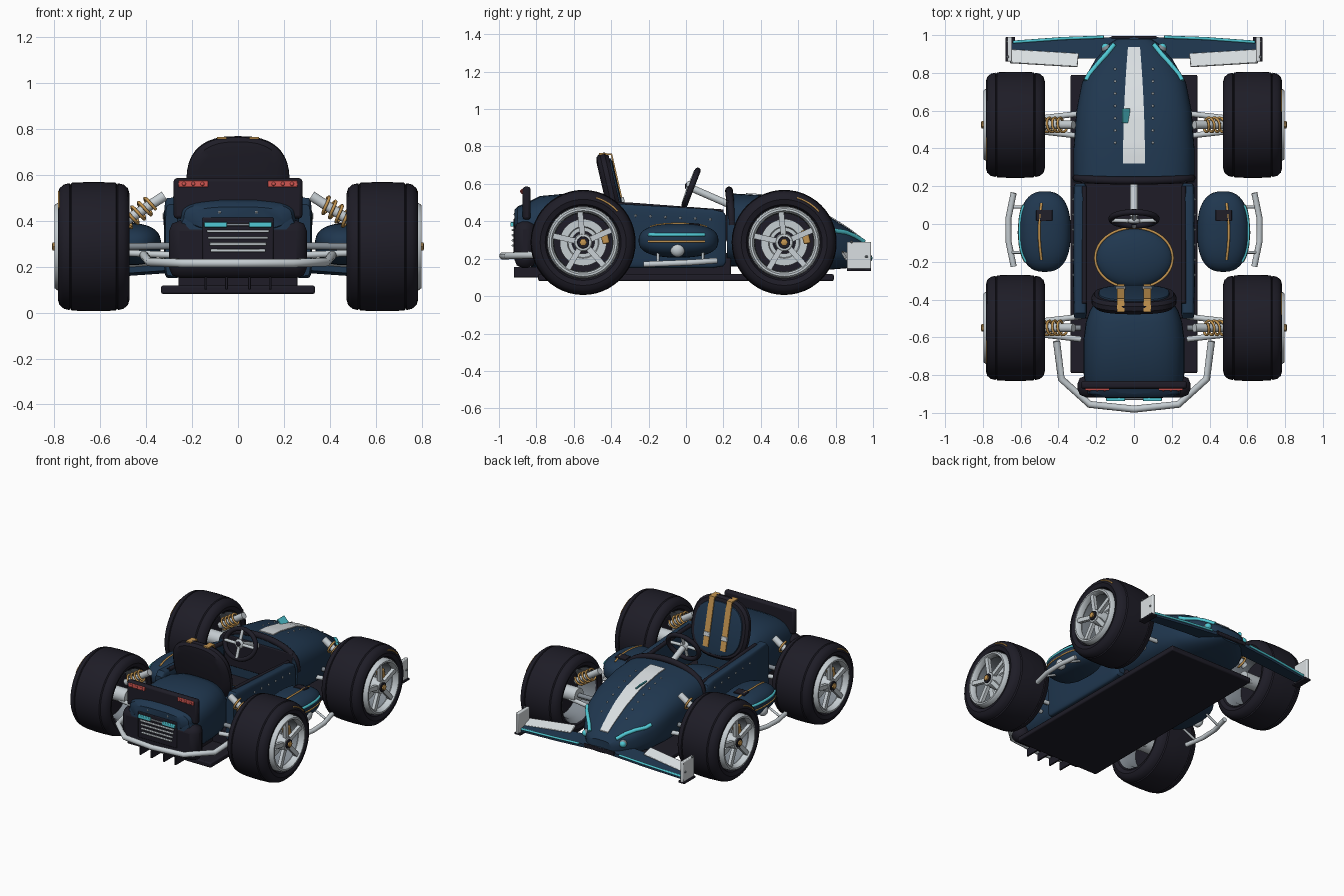
import bpy, bmesh
from math import sin, cos, pi, radians
from mathutils import Matrix, Vector

cube = bpy.data.objects.get("Cube")
if cube:
    bpy.data.objects.remove(cube, do_unlink=True)
made = []


def material(name, *rgb):
    m = bpy.data.materials.new(name)
    m.use_nodes = True
    m.diffuse_color = (*rgb, 1)
    m.node_tree.nodes["Principled BSDF"].inputs["Base Color"].default_value = (*rgb, 1)
    return m


BLUE = material("navy paint", .014, .038, .078)
DARK = material("black rubber", .013, .012, .020)
SILVER = material("silver metal", .56, .61, .64)
WHITE = material("pale panel", .70, .74, .76)
GREY = material("grey metal", .22, .25, .28)
GOLD = material("gold", .55, .30, .08)
TEAL = material("teal", .08, .58, .66)
RED = material("red lamp", .62, .09, .08)


def finish(name, bm, mat):
    bmesh.ops.recalc_face_normals(bm, faces=bm.faces)
    me = bpy.data.meshes.new(name)
    bm.to_mesh(me)
    bm.free()
    me.materials.append(mat)
    ob = bpy.data.objects.new(name, me)
    bpy.context.collection.objects.link(ob)
    made.append(ob)
    return ob


def skin(name, rings, mat, cap=True, wrap=False):
    """Bridge closed rings of points into a surface."""
    bm = bmesh.new()
    vs = [[bm.verts.new(p) for p in r] for r in rings]
    pairs = list(zip(vs, vs[1:])) + ([(vs[-1], vs[0])] if wrap else [])
    for a, b in pairs:
        for i in range(len(a)):
            j = (i + 1) % len(a)
            bm.faces.new((a[i], a[j], b[j], b[i]))
    if cap and not wrap:
        bm.faces.new(vs[0])
        bm.faces.new(vs[-1])
    return finish(name, bm, mat)


def spow(v, e):
    return (1 if v >= 0 else -1) * abs(v) ** e


def loft(name, sections, mat, cx=0, p=3, n=36):
    """Superellipse sections (y, half width, bottom, top) along y."""
    rings = []
    for y, w, b, t in sections:
        rings.append([(cx + w * spow(cos(2 * pi * i / n), 2 / p), y,
                       (b + t) / 2 + (t - b) / 2 * spow(sin(2 * pi * i / n), 2 / p)) for i in range(n)])
    return skin(name, rings, mat)


def lathe(name, profile, mat, wrap=False, cap=False, n=48):
    """Turn (x, radius) points about the x axis."""
    return skin(name, [[(x, r * cos(2 * pi * i / n), r * sin(2 * pi * i / n)) for i in range(n)]
                       for x, r in profile], mat, cap, wrap)


def box(name, c, size, mat, bevel=.008, rot=(0, 0, 0)):
    bm = bmesh.new()
    bmesh.ops.create_cube(bm, size=1, matrix=Matrix.Diagonal((*size, 1)))
    ob = finish(name, bm, mat)
    ob.location, ob.rotation_euler = c, rot
    if bevel:
        mod = ob.modifiers.new("bevel", "BEVEL")
        mod.width, mod.segments = bevel, 2
    return ob


def ball(name, c, r, mat, scale=(1, 1, 1), n=24):
    bm = bmesh.new()
    bmesh.ops.create_uvsphere(bm, u_segments=n, v_segments=n // 2, radius=r)
    ob = finish(name, bm, mat)
    ob.location, ob.scale = c, scale
    return ob


def tube(name, pts, r, mat, cyclic=False):
    cu = bpy.data.curves.new(name, "CURVE")
    cu.dimensions, cu.bevel_depth, cu.bevel_resolution = "3D", r, 3
    cu.use_fill_caps = True
    sp = cu.splines.new("POLY")
    sp.points.add(len(pts) - 1)
    for q, p in zip(sp.points, pts):
        q.co = (*p, 1)
    sp.use_cyclic_u = cyclic
    cu.materials.append(mat)
    ob = bpy.data.objects.new(name, cu)
    bpy.context.collection.objects.link(ob)
    return ob


# Nose shell, with a height lookup for everything that sits on it
NOSE = [(.22, .32, .16, .55), (.4, .32, .15, .54), (.6, .305, .14, .50), (.75, .275, .14, .435),
        (.87, .205, .15, .36), (.95, .135, .17, .30), (.98, .09, .18, .27)]


def nose_z(x, y):
    for a, b in zip(NOSE, NOSE[1:]):
        if y <= b[0]:
            f = (y - a[0]) / (b[0] - a[0])
            w, lo, hi = (a[k] + f * (b[k] - a[k]) for k in (1, 2, 3))
            return (lo + hi) / 2 + (hi - lo) / 2 * max(0, 1 - abs(x / w) ** 3) ** (1 / 3)
    return NOSE[-1][3]


loft("nose_shell", NOSE, BLUE, n=60)
rings = []
for i in range(17):
    y = .32 + i * .0385
    w = .058 - .026 * (i / 16) ** 2
    xs = [w * (k / 3 - 1) for k in range(7)]
    rings.append([(x, y, nose_z(x, y) + .006) for x in xs] + [(x, y, nose_z(x, y) - .002) for x in reversed(xs)])
skin("nose_stripe", rings, WHITE)
box("nose_fin", (-.043, .573, nose_z(0, .573) + .018), (.010, .078, .055), TEAL, .003, (0, -.75, 0))
tube("cowl_hoop", [(.305 * cos(a), .245 - .015 * sin(a), .38 + .185 * spow(sin(a), .7))
                   for a in [pi * k / 24 for k in range(25)]], .021, DARK)
box("dashboard", (0, .225, .4), (.56, .02, .22), DARK)

# Floor, cockpit and rear fins
box("floor_pan", (0, 0, .099), (.67, 1.58, .036), DARK)
box("cockpit_floor", (0, -.13, .17), (.52, .74, .12), DARK)
for x in (-.14, -.05, .05, .14):
    box("diffuser_fin", (x, -.46, .128), (.012, .92, .056), DARK, .003)

# Engine cover and tail
loft("engine_cover", [(-.42, .21, .15, .49), (-.46, .235, .15, .53), (-.52, .255, .15, .545), (-.62, .268, .15, .55),
                      (-.78, .268, .15, .535), (-.85, .26, .16, .50), (-.90, .25, .18, .48), (-.915, .21, .22, .45)], BLUE)
box("tail_panel", (0, -.86, .275), (.60, .115, .25), DARK, .045)
box("tail_bar", (0, -.852, .497), (.56, .042, .176), DARK, .014)
loft("tail_lip", [(-.865, .25, .34, .49), (-.9, .235, .35, .48), (-.918, .20, .36, .46)], BLUE)
box("grille_panel", (0, -.914, .32), (.31, .016, .19), DARK, .006)
for k in range(5):
    box("grille_slat", (0, -.924, .382 - k * .028), (.28 - .01 * k, .016, .012), SILVER if k else GREY, .004)

# Seat
bm = bmesh.new()
bmesh.ops.create_uvsphere(bm, u_segments=40, v_segments=20, radius=1,
                          matrix=Matrix.Translation((0, -.18, .27)) @ Matrix.Diagonal((.205, .16, .065, 1)))
finish("seat_cushion", bm, BLUE)
tube("seat_piping", [(.205 * cos(a), -.18 + .16 * sin(a), .285) for a in [pi * k / 24 for k in range(48)]],
     .007, GOLD, True)
TILT = Matrix.Translation((0, -.405, .56)) @ Matrix.Rotation(radians(13), 4, "X")
shell = loft("seat_back", [(-.037, .17, -.17, .165), (-.03, .205, -.20, .195), (-.01, .225, -.215, .21),
                           (.015, .225, -.215, .21), (.035, .21, -.20, .195)], DARK, p=2.6)
pad = loft("seat_pad", [(.03, .19, -.19, .175), (.042, .185, -.185, .17), (.048, .165, -.16, .15)], BLUE, p=2.6)
shell.matrix_world = pad.matrix_world = TILT
for s in (1, -1):
    belt = box("seat_belt", (0, 0, 0), (.042, .008, .34), GOLD, 0)
    belt.matrix_world = TILT @ Matrix.Translation((s * .07, .051, .025))
    top = box("belt_loop", (0, 0, 0), (.042, .07, .009), GOLD, 0)
    top.matrix_world = TILT @ Matrix.Translation((s * .07, .02, .2)) @ Matrix.Rotation(-.25, 4, "X")
    buckle = box("belt_buckle", (0, 0, 0), (.05, .016, .03), SILVER, .004)
    buckle.matrix_world = TILT @ Matrix.Translation((s * .07, .055, -.06))

# Steering wheel
STEER = Matrix.Translation((0, .027, .578)) @ Matrix.Rotation(radians(-21), 4, "X")
rim_pts = [STEER @ Vector((.12 * cos(a), 0, .1 * sin(a))) for a in [pi * k / 20 for k in range(40)]]
tube("steering_rim", rim_pts, .016, DARK, True)
for a in (0, pi, -pi / 2, pi / 2):
    tube("steering_spoke", [STEER @ Vector((0, -.012, 0)), STEER @ Vector((.115 * cos(a), -.008, .095 * sin(a)))],
         .011, SILVER)
ball("steering_hub", STEER @ Vector((0, -.012, 0)), .034, SILVER, (1, .5, 1))
ball("steering_boss", STEER @ Vector((0, -.026, 0)), .018, DARK, (1, .5, 1))
tube("steering_column", [(0, .035, .575), (0, .23, .49)], .02, SILVER)

# Rear bumper
half = [(.41, -.62, .25), (.385, -.82, .22), (.235, -.955, .215)]
tube("rear_bumper", [(-x, y, z) for x, y, z in half] + [(0, -.98, .215)] + half[::-1], .019, SILVER)

# Front wing
rings = []
for x in (-.66, -.35, -.12, 0, .12, .35, .66):
    z, y = .205 - .07 * abs(x), .99 - .03 * (x / .66) ** 2
    rings.append([(x, y, z - .012), (x, y, z + .012), (x, .875, z + .03), (x, .875, z)])
skin("front_wing", rings, BLUE)
box("wing_nose_edge", (0, .988, .203), (.24, .014, .028), DARK, .004)


def pod_scale(y):
    return max(0, 1 - abs((y + .04) / .213) ** 2.5) ** .4


def pod_point(s, x, y):
    """Point on top of a side pod."""
    k = pod_scale(y)
    return s * x, y, .297 + .09 * k * max(0, 1 - abs((x - .472) / (.135 * k)) ** 2.5) ** .4


def pod_side(s, y, z):
    """Point on the outer face of a side pod."""
    k = pod_scale(y)
    return s * (.473 + .135 * k * max(0, 1 - abs((z - .297) / (.09 * k)) ** 2.5) ** .4), y, z


for s in (1, -1):
    tube("wing_edge", [(s * .16, .99, .205), (s * .38, .982, .19), (s * .64, .963, .17)], .008, TEAL)
    box("wing_flap", (s * .475, .877, .205), (.36, .075, .016), WHITE, .004, (-.35, s * .1, s * .06))
    box("wing_endplate", (s * .658, .925, .215), (.024, .13, .15), WHITE, .006)
    box("endplate_foot", (s * .655, .925, .14), (.05, .13, .014), DARK, .004)
    for dy in (-.04, .04):
        ball("endplate_bolt", (s * .67, .925 + dy, .25 - dy), .008, GREY, n=8)
    # Nose trim, lamps and rivets
    tube("nose_trim", [(s * x, y, nose_z(x, y) + .004) for x, y in
                       ((.105, .95), (.145, .90), (.19, .85), (.235, .795), (.255, .76))], .013, TEAL)
    ball("nose_lamp", (s * .15, .935, .262), .022, TEAL)
    ball("lamp_ring", (s * .145, .926, .262), .027, GREY)
    for k in range(7):
        y = .43 + k * .065
        ball("nose_rivet", (s * .1, y, nose_z(.1, y)), .007, SILVER, n=8)

    # Cockpit sides
    loft("cockpit_side", [(-.5, .03, .16, .47), (-.47, .036, .15, .50), (-.3, .037, .15, .49),
                          (.14, .036, .15, .465), (.2, .034, .16, .45), (.215, .025, .18, .43)], BLUE, cx=s * .285, p=6)
    tube("cockpit_rail", [(s * .262, -.42, .492), (s * .262, -.3, .487), (s * .262, .2, .45)], .014, DARK)
    for k in range(6):
        ball("side_rivet", (s * .321, -.27 + k * .08, .43 - k * .004), .007, SILVER, n=8)

    # Side pod with trim
    rows = [-.04 - .2128 * cos(pi * k / 24) for k in range(25)]
    loft("side_pod", [(y, .135 * pod_scale(y) + .002, .297 - .09 * pod_scale(y) - .001, .297 + .09 * pod_scale(y) + .001)
                      for y in rows], BLUE, cx=s * .472, p=2.5, n=40)
    tube("pod_gold_line", [pod_point(s, .49 + .012 * sin(pi * k / 10), -.19 + k * .03) for k in range(11)], .007, GOLD)
    box("pod_vent", (s * .475, .045, .383), (.085, .06, .012), DARK, .003, (-.09, 0, 0))
    for z, r, m in ((.328, .009, TEAL), (.292, .006, GOLD)):
        tube("pod_side_line", [pod_side(s, -.2 + .03 * k, z) for k in range(11)], r, m)
    ball("pod_cap", (s * .585, -.045, .248), .039, SILVER, (.8, 1, 1))
    tube("side_bar", [(s * .637, -.225, .17), (s * .665, -.09, .175), (s * .665, .03, .18), (s * .637, .165, .19)],
         .016, SILVER)
    for y in (-.15, .09):
        tube("side_bar_mount", [(s * .54, y, .23), (s * .65, y, .178)], .008, SILVER)

    # Tail lamps
    box("tail_lamp", (s * .195, -.875, .56), (.13, .012, .028), RED, .004)
    for k in (-1, 0, 1):
        ball("tail_bulb", (s * .195 + k * .04, -.879, .56), .009, RED, n=10)
    box("reverse_lamp", (s * .097, -.928, .383), (.1, .02, .024), TEAL, .004)
    ball("tail_bolt", (s * .08, -.914, .437), .008, SILVER, n=8)

    # Suspension: wishbones and coil-over dampers
    for y in (.525, -.55):
        for d in (-.06, .06):
            tube("wishbone", [(s * .28, y + d, .25), (s * .54, y + d * .5, .262)], .015, SILVER)
        tube("axle", [(s * .28, y, .29), (s * .54, y, .287)], .016, GREY)
        a, b = Vector((s * .32, y, .508)), Vector((s * .51, y, .385))
        tube("damper", [a, b], .023, SILVER)
        ax = (b - a).normalized()
        u, v = ax.orthogonal().normalized(), ax.cross(ax.orthogonal().normalized())
        tube("coil_spring", [a.lerp(b, .28 + .6 * k / 48) + .038 * (u * cos(k * pi / 6) + v * sin(k * pi / 6))
                             for k in range(49)], .007, GOLD)

# One wheel facing +x, then placed at every corner
tyre = [(.12, .19), (.146, .203), (.156, .23), (.149, .254), (.13, .27), (.106, .276), (.102, .27), (.096, .278),
        (.03, .281)]
wheel = [lathe("tyre", tyre + [(-x, r) for x, r in reversed(tyre)], DARK, wrap=True),
         lathe("rim_lip", [(.12, .193), (.158, .19), (.17, .181), (.17, .17), (.155, .16), (.13, .158), (.12, .165)],
               SILVER, wrap=True),
         lathe("rim_barrel", [(.13, .165), (.05, .155), (-.1, .165), (-.14, .192)], GREY),
         lathe("wheel_back", [(-.02, .16), (.0, .16)], DARK, cap=True),
         lathe("brake_disc", [(.0, .125), (.045, .125), (.045, .085), (.035, .08), (.035, .06)], SILVER),
         lathe("hub", [(-.14, .05), (.14, .05), (.158, .044), (.16, .03)], SILVER, cap=True),
         lathe("hub_ring", [(.155, .033), (.168, .031)], DARK, cap=True),
         lathe("hub_nut", [(.16, .02), (.178, .02), (.182, .012)], GOLD, cap=True, n=6),
         box("brake_caliper", (.06, .115, .03), (.06, .038, .075), GOLD, .008, (.25, 0, 0)),
         tube("tyre_mark", [(.151, .248 * cos(a), .248 * sin(a)) for a in [radians(42 + 4 * k) for k in range(9)]],
              .005, GOLD)]
bm = bmesh.new()
for k in range(5):
    turn = Matrix.Rotation(2 * pi * k / 5 + .1, 4, "X")
    bmesh.ops.create_cube(bm, size=1, matrix=turn @ Matrix.Translation((.145, 0, .105)) @ Matrix.Rotation(.06, 4, "Y")
                          @ Matrix.Diagonal((.024, .03, .135, 1)))
wheel.append(finish("spokes", bm, SILVER))
for s, y in ((1, .525), (-1, .525), (1, -.55), (-1, -.55)):
    place = Matrix.Translation((s * .628, y, .287)) @ Matrix.Rotation(0 if s > 0 else pi, 4, "Z")
    for part in wheel:
        ob = part.copy()
        bpy.context.collection.objects.link(ob)
        ob.matrix_world = place @ Matrix.LocRotScale(part.location, part.rotation_euler, part.scale)
        if ob.type == "MESH":
            made.append(ob)
for part in wheel:
    if part in made:
        made.remove(part)
    bpy.data.objects.remove(part)

# Smooth shading with crisp edges
for ob in bpy.context.selected_objects:
    ob.select_set(False)
for ob in made:
    ob.select_set(True)
bpy.context.view_layer.objects.active = made[0]
bpy.ops.object.shade_smooth_by_angle(angle=radians(35))
